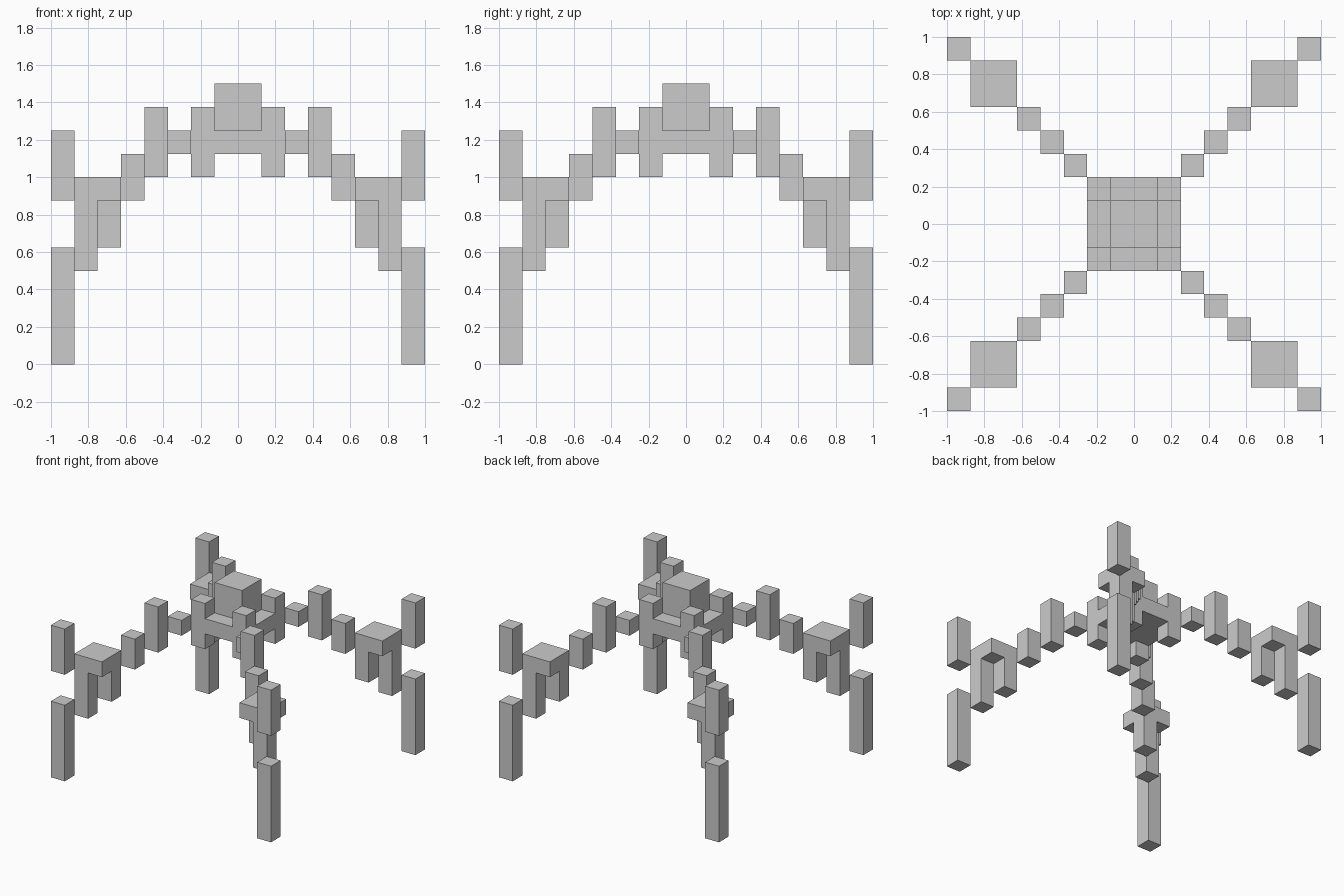
import bpy

if "Cube" in bpy.data.objects:
    bpy.data.objects.remove(bpy.data.objects["Cube"])

U = 0.125  # everything sits on a 1/8 unit grid


def box(name, x, y, z):
    """Box from (min, max) ranges given in grid units."""
    verts = [(a * U, b * U, c * U) for a in x for b in y for c in z]
    faces = [(0, 1, 3, 2), (4, 6, 7, 5), (0, 4, 5, 1),
             (2, 3, 7, 6), (0, 2, 6, 4), (1, 5, 7, 3)]
    mesh = bpy.data.meshes.new(name)
    mesh.from_pydata(verts, [], faces)
    mesh.update()
    ob = bpy.data.objects.new(name, mesh)
    bpy.context.collection.objects.link(ob)


def span(a, b, s):
    return tuple(sorted((a * s, b * s)))


# Body: flat slab with a raised block
box("body_slab", (-2, 2), (-2, 2), (9, 10))
box("body_top", (-1, 1), (-1, 1), (10, 12))

# Pieces along each diagonal: (name, inner, outer, bottom, top)
pieces = [
    ("body_post_upper", 1, 2, 10, 11),
    ("body_post_lower", 1, 2, 8, 9),
    ("hip", 2, 3, 9, 10),
    ("thigh", 3, 4, 8, 11),
    ("shin_link", 4, 5, 7, 9),
    ("knee_plate", 5, 7, 7, 8),
    ("knee_inner_post", 5, 6, 5, 7),
    ("knee_outer_post", 6, 7, 4, 7),
    ("ankle_spike", 7, 8, 7, 10),
    ("foot", 7, 8, 0, 5),
]
for side, sx in (("left", -1), ("right", 1)):
    for end, sy in (("front", -1), ("back", 1)):
        for name, a, b, z0, z1 in pieces:
            box(f"{end}_{side}_{name}", span(a, b, sx), span(a, b, sy), (z0, z1))

# Make all normals point outwards
import bmesh
for ob in bpy.data.objects:
    bm = bmesh.new()
    bm.from_mesh(ob.data)
    bmesh.ops.recalc_face_normals(bm, faces=bm.faces)
    bm.to_mesh(ob.data)
    bm.free()
